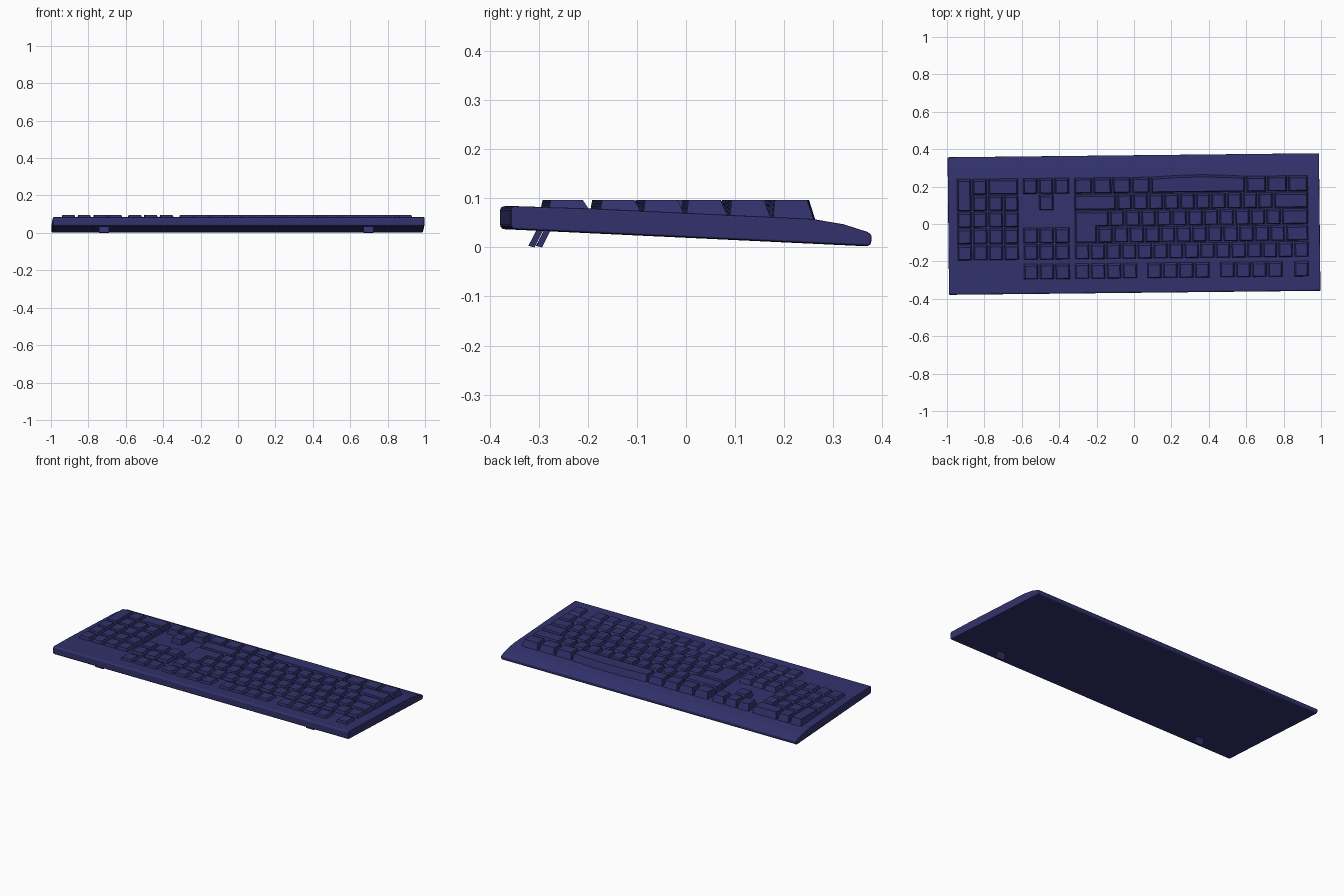
import bpy, bmesh, math

cube = bpy.data.objects.get("Cube")
if cube:
    bpy.data.objects.remove(cube, do_unlink=True)

# Single plastic colour
navy = bpy.data.materials.new("navy plastic")
COLOUR = (0.032, 0.031, 0.150, 1)
navy.diffuse_color = COLOUR
navy.use_nodes = True
bsdf = navy.node_tree.nodes["Principled BSDF"]
bsdf.inputs["Base Color"].default_value = COLOUR
bsdf.inputs["Roughness"].default_value = 0.6

YAW = math.radians(0.62)      # the whole board sits slightly turned
UNIT = 0.0837                 # width of one key
START = 0.935                 # x of the first key's outer edge
KEY_TOP = 0.096
ROW_Y = [-0.185 + 0.088 * i for i in range(5)]   # number row .. space row
FN_Y = -0.290
DEPTH = 0.084
GAP = 0.003

# Top of the case, from the rear edge to the typist's edge
DECK = [(-0.362, 0.084), (-0.2, 0.079), (0.245, 0.058),
        (0.31, 0.047), (0.36, 0.031)]


def deck_z(y):
    for (y0, z0), (y1, z1) in zip(DECK, DECK[1:]):
        if y <= y1:
            return z0 + (z1 - z0) * (y - y0) / (y1 - y0)
    return DECK[-1][1]


def finish(bm, name, bevel=0.0):
    bmesh.ops.recalc_face_normals(bm, faces=bm.faces)
    mesh = bpy.data.meshes.new(name)
    bm.to_mesh(mesh)
    bm.free()
    mesh.materials.append(navy)
    obj = bpy.data.objects.new(name, mesh)
    bpy.context.collection.objects.link(obj)
    obj.rotation_euler.z = YAW
    if bevel:
        mod = obj.modifiers.new("soft edges", 'BEVEL')
        mod.width = bevel
        mod.segments = 2
        mod.limit_method = 'ANGLE'
        mod.angle_limit = math.radians(40)
    return obj


def loft(bm, low, high):
    """Closed solid between two matching rings."""
    a = [bm.verts.new(p) for p in low]
    b = [bm.verts.new(p) for p in high]
    bm.faces.new(a[::-1])
    bm.faces.new(b)
    n = len(a)
    for i in range(n):
        j = (i + 1) % n
        bm.faces.new((a[i], a[j], b[j], b[i]))


def add_cap(bm, corners):
    """Tapered keycap; each corner is x, y and its inward x, y direction."""
    low = [(x, y, deck_z(y) - 0.004) for x, y, sx, sy in corners]
    high = [(x + 0.009 * sx, y + (0.004 if sy > 0 else 0.014) * sy, KEY_TOP)
            for x, y, sx, sy in corners]
    loft(bm, low, high)


def key_x(u):
    return START - u * UNIT


def add_key(bm, u, y, width=1.0, depth=DEPTH):
    x0, x1 = key_x(u + width) + GAP, key_x(u) - GAP
    add_cap(bm, [(x0, y, 1, 1), (x1, y, -1, 1),
                 (x1, y + depth, -1, -1), (x0, y + depth, 1, -1)])


def add_row(bm, u, y, widths):
    for w in widths:
        add_key(bm, u, y, w)
        u += w


# Case: side profile drawn across the width
bm = bmesh.new()
profile = DECK + [(0.368, 0.024), (0.366, 0.006), (0.360, 0.003),
                  (-0.362, 0.037), (-0.368, 0.042), (-0.368, 0.079)]
loft(bm, [(-0.993, y, z) for y, z in profile],
     [(0.993, y, z) for y, z in profile])
finish(bm, "case", 0.004)

# Function row: escape and three groups of four
bm = bmesh.new()
add_key(bm, 0, FN_Y)
for u in (1.67, 6.33, 10.95):
    add_row(bm, u, FN_Y, [1.02] * 4)
finish(bm, "function_keys")

# Letter block
bm = bmesh.new()
add_row(bm, 0, ROW_Y[0], [1] * 15)
add_row(bm, 0, ROW_Y[1], [1.5] + [1] * 12)
add_row(bm, 0, ROW_Y[2], [1.75] + [1] * 11)
add_row(bm, 0, ROW_Y[3], [2.25] + [1] * 10 + [2.75])
add_row(bm, 0, ROW_Y[4], [4 / 3] * 3)
add_row(bm, 10.1, ROW_Y[4], [1.225] * 4)
finish(bm, "letter_keys")

# L-shaped enter key over two rows
bm = bmesh.new()
left, right, step = key_x(15) + GAP, key_x(12.75) - GAP, key_x(13.5) - GAP
add_cap(bm, [(left, ROW_Y[1], 1, 1), (step, ROW_Y[1], -1, 1),
             (step, ROW_Y[2], -1, 1), (right, ROW_Y[2], -1, 1),
             (right, ROW_Y[2] + DEPTH, -1, -1), (left, ROW_Y[2] + DEPTH, 1, -1)])
finish(bm, "enter_key")

# Space bar with a bowed edge toward the typist
bm = bmesh.new()
x0, x1 = key_x(10.1) + GAP, key_x(4) - GAP
corners = [(x0, ROW_Y[4], 1, 1), (x1, ROW_Y[4], -1, 1)]
STEPS = 10
for i in range(STEPS + 1):
    t = i / STEPS
    bow = 0.010 * math.sin(math.pi * t)
    side = -1 if i == 0 else 1 if i == STEPS else 0
    corners.append((x1 + (x0 - x1) * t, ROW_Y[4] + DEPTH + bow, side, -1))
add_cap(bm, corners)
finish(bm, "space_bar")

# Navigation and arrow keys
bm = bmesh.new()
NAV = 15.25
for y in (FN_Y, ROW_Y[0], ROW_Y[1], ROW_Y[4]):
    add_row(bm, NAV, y, [1.01] * 3)
add_key(bm, NAV + 1.01, ROW_Y[3])
finish(bm, "navigation_keys")

# Number pad with a wide zero and a tall enter
bm = bmesh.new()
PAD = 18.5
for y in ROW_Y[:3]:
    add_row(bm, PAD, y, [1] * 4)
add_row(bm, PAD, ROW_Y[3], [1] * 3)
add_row(bm, PAD, ROW_Y[4], [2, 1])
add_key(bm, PAD + 3, ROW_Y[3], 1, 0.088 + DEPTH)
finish(bm, "number_pad_keys")

# Slanted folding feet under the rear edge
for name, x in (("left_foot", 0.695), ("right_foot", -0.72)):
    bm = bmesh.new()
    ring = [(-0.313, 0.003), (-0.301, 0.0), (-0.281, 0.04), (-0.294, 0.04)]
    loft(bm, [(x - 0.026, y, z) for y, z in ring],
         [(x + 0.026, y, z) for y, z in ring])
    finish(bm, name)
